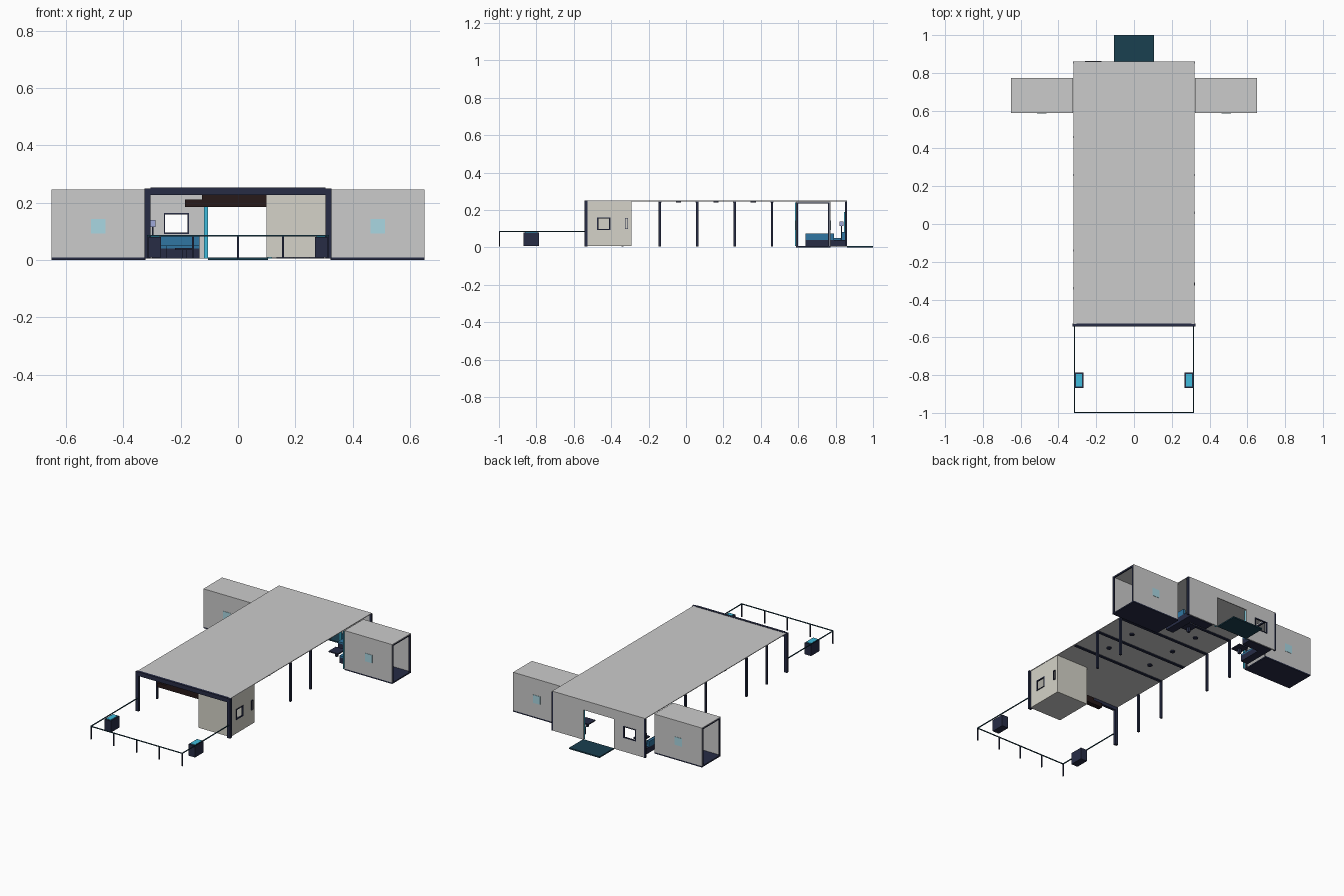
import bpy, bmesh
from mathutils import Matrix, Vector

mats = {}
COLORS = {
    "navy": (0.02, 0.025, 0.06), "teal": (0.01, 0.05, 0.08), "cyan": (0.05, 0.50, 0.72),
    "blue": (0.03, 0.18, 0.36), "beige": (0.66, 0.65, 0.58), "brown": (0.02, 0.01, 0.01),
    "glass": (0.40, 0.68, 0.76), "lavender": (0.35, 0.40, 0.70),
}


def part(name, boxes, color=None):
    """One object from boxes given as (x0, x1, y0, y1, z0, z1)."""
    bm = bmesh.new()
    for x0, x1, y0, y1, z0, z1 in boxes:
        m = Matrix.Translation(Vector(((x0 + x1) / 2, (y0 + y1) / 2, (z0 + z1) / 2)))
        m = m @ Matrix.Diagonal((abs(x1 - x0), abs(y1 - y0), abs(z1 - z0), 1))
        bmesh.ops.create_cube(bm, size=1, matrix=m)
    return finish(name, bm, color)


def finish(name, bm, color):
    me = bpy.data.meshes.new(name)
    bm.to_mesh(me)
    bm.free()
    ob = bpy.data.objects.new(name, me)
    bpy.context.collection.objects.link(ob)
    if color:
        if color not in mats:
            mats[color] = bpy.data.materials.new(color)
            mats[color].diffuse_color = (*COLORS[color], 1)
        me.materials.append(mats[color])
    return ob


def both(boxes):
    """Add copies mirrored across x = 0."""
    return boxes + [(-b[1], -b[0], *b[2:]) for b in boxes]


def around(a0, a1, z0, z1, h0, h1, g0, g1):
    """Rectangles of a wall around an opening."""
    return [r for r in [(a0, h0, z0, z1), (h1, a1, z0, z1), (h0, h1, z0, g0), (h0, h1, g1, z1)]
            if r[3] - r[2] > 1e-4]


def wall_y(y, rects, t=0.005):
    return [(a, b, y - t, y, c, d) for a, b, c, d in rects]


def wall_x(x, rects, t=0.004):
    return [(x - t, x, a, b, c, d) for a, b, c, d in rects]


# Main roof
part("main_roof", [(-0.32, 0.32, -0.53, 0.86, 0.246, 0.25)])

# Ceiling beams and side columns
part("ceiling_beams", [(-0.315, 0.315, y - 0.008, y + 0.008, 0.24, 0.246)
                       for y in (-0.14, 0.06, 0.26, 0.46)], "navy")
cols = [(-0.318, y) for y in (-0.34, -0.14, 0.26, 0.46, 0.855)]
cols += [(0.318, y) for y in (0.06, 0.26, 0.855)]
part("side_columns", [(x - 0.006, x + 0.006, y - 0.006, y + 0.006, 0.005, 0.246)
                      for x, y in cols], "navy")

# Front portal frame
part("front_portal", both([(0.305, 0.326, -0.543, -0.527, 0.005, 0.25)])
     + [(-0.305, 0.305, -0.543, -0.527, 0.226, 0.252)], "navy")

# Dark shutter boxes hanging next to the booth
part("shutter_box", [(-0.125, 0.10, -0.53, -0.50, 0.185, 0.226),
                     (-0.185, -0.125, -0.53, -0.50, 0.185, 0.211)], "brown")

# Ceiling downlights
bm = bmesh.new()
for x in (-0.15, 0.15):
    for y in (-0.04, 0.16, 0.36):
        bmesh.ops.create_cone(bm, cap_ends=True, segments=12, radius1=0.014, radius2=0.014,
                              depth=0.006, matrix=Matrix.Translation((x, y, 0.243)))
finish("downlights", bm, "navy")

# Back wall with door and window openings
part("back_wall", wall_y(0.86, around(-0.32, -0.105, 0.005, 0.246, -0.255, -0.175, 0.095, 0.16))
     + [(-0.105, 0.105, 0.855, 0.86, 0.19, 0.246), (0.105, 0.32, 0.855, 0.86, 0.005, 0.246)])
part("back_window_frame", wall_y(0.862, around(-0.259, -0.171, 0.091, 0.164,
                                               -0.254, -0.176, 0.096, 0.159), 0.009), "navy")
part("door_jambs", both([(0.105, 0.118, 0.845, 0.855, 0.005, 0.19)]), "cyan")
part("entry_ramp", [(-0.105, 0.105, 0.86, 1.0, 0.0, 0.008)], "teal")

# Side passages: open-ended tunnels
for side, s in (("left", -1), ("right", 1)):
    def flip(boxes):
        return [b if s > 0 else (-b[1], -b[0], *b[2:]) for b in boxes]
    part(side + "_passage_shell", flip([
        (0.322, 0.65, 0.588, 0.592, 0.008, 0.245), (0.322, 0.65, 0.768, 0.772, 0.008, 0.245),
        (0.322, 0.65, 0.592, 0.768, 0.241, 0.245)]))
    part(side + "_passage_floor", flip([(0.322, 0.65, 0.588, 0.772, 0.0, 0.008)]), "navy")
    part(side + "_passage_frames", flip([
        b for x in (0.323, 0.643) for b in (
            (x, x + 0.008, 0.592, 0.6, 0.008, 0.241), (x, x + 0.008, 0.76, 0.768, 0.008, 0.241),
            (x, x + 0.008, 0.6, 0.76, 0.234, 0.241))]), "navy")
    part(side + "_passage_windows", flip([(0.463, 0.513, 0.586, 0.594, 0.093, 0.143),
                                          (0.463, 0.513, 0.766, 0.774, 0.093, 0.143)]), "glass")
    part(side + "_passage_curtain", flip([(0.314, 0.321, 0.582, 0.592, 0.008, 0.24)]), "cyan")

    # Lounge seating in the back corners
    part(side + "_sofa_base", flip([(0.135, 0.30, 0.79, 0.85, 0.005, 0.04),
                                    (0.25, 0.30, 0.64, 0.79, 0.005, 0.04),
                                    (0.155, 0.22, 0.67, 0.74, 0.035, 0.042),
                                    (0.18, 0.195, 0.695, 0.71, 0.005, 0.035)]), "navy")
    part(side + "_sofa_cushions", flip([(0.135, 0.27, 0.79, 0.83, 0.04, 0.05),
                                        (0.135, 0.27, 0.832, 0.85, 0.04, 0.082),
                                        (0.25, 0.285, 0.64, 0.79, 0.04, 0.05),
                                        (0.285, 0.30, 0.64, 0.79, 0.04, 0.075)]), "blue")

    # Planter boxes on the terrace
    part(side + "_planter", flip([(0.268, 0.312, -0.868, -0.785, 0.008, 0.08)]), "navy")
    part(side + "_planter_top", flip([(0.274, 0.306, -0.86, -0.793, 0.08, 0.083)]), "cyan")

# Corner lamp
part("lamp_pole", [(-0.30, -0.295, 0.828, 0.833, 0.005, 0.12)], "navy")
part("lamp_shade", [(-0.307, -0.288, 0.82, 0.841, 0.115, 0.14)], "lavender")

# Booth at the front right
part("booth_walls", [(0.10, 0.315, -0.53, -0.526, 0.008, 0.246),
                     (0.10, 0.315, -0.296, -0.292, 0.008, 0.246),
                     (0.10, 0.104, -0.526, -0.296, 0.008, 0.246)]
     + wall_x(0.318, around(-0.53, -0.292, 0.008, 0.246, -0.47, -0.41, 0.097, 0.155)), "beige")
part("booth_floor", [(0.104, 0.314, -0.526, -0.296, 0.008, 0.013)])
part("booth_window_frame", wall_x(0.321, around(-0.475, -0.405, 0.093, 0.159,
                                                -0.469, -0.411, 0.098, 0.154), 0.009), "navy")
part("booth_handle", wall_x(0.323, around(-0.326, -0.311, 0.098, 0.157,
                                          -0.323, -0.314, 0.101, 0.154), 0.006), "navy")

# Terrace railing
part("rail_top", both([(0.312, 0.317, -1.0, -0.543, 0.082, 0.087)])
     + [(-0.312, 0.312, -1.0, -0.995, 0.082, 0.087)], "teal")
part("rail_posts", [(x - 0.003, x + 0.003, -1.0, -0.994, 0.005, 0.083)
                    for x in (-0.314, -0.157, 0.0, 0.157, 0.314)], "navy")
